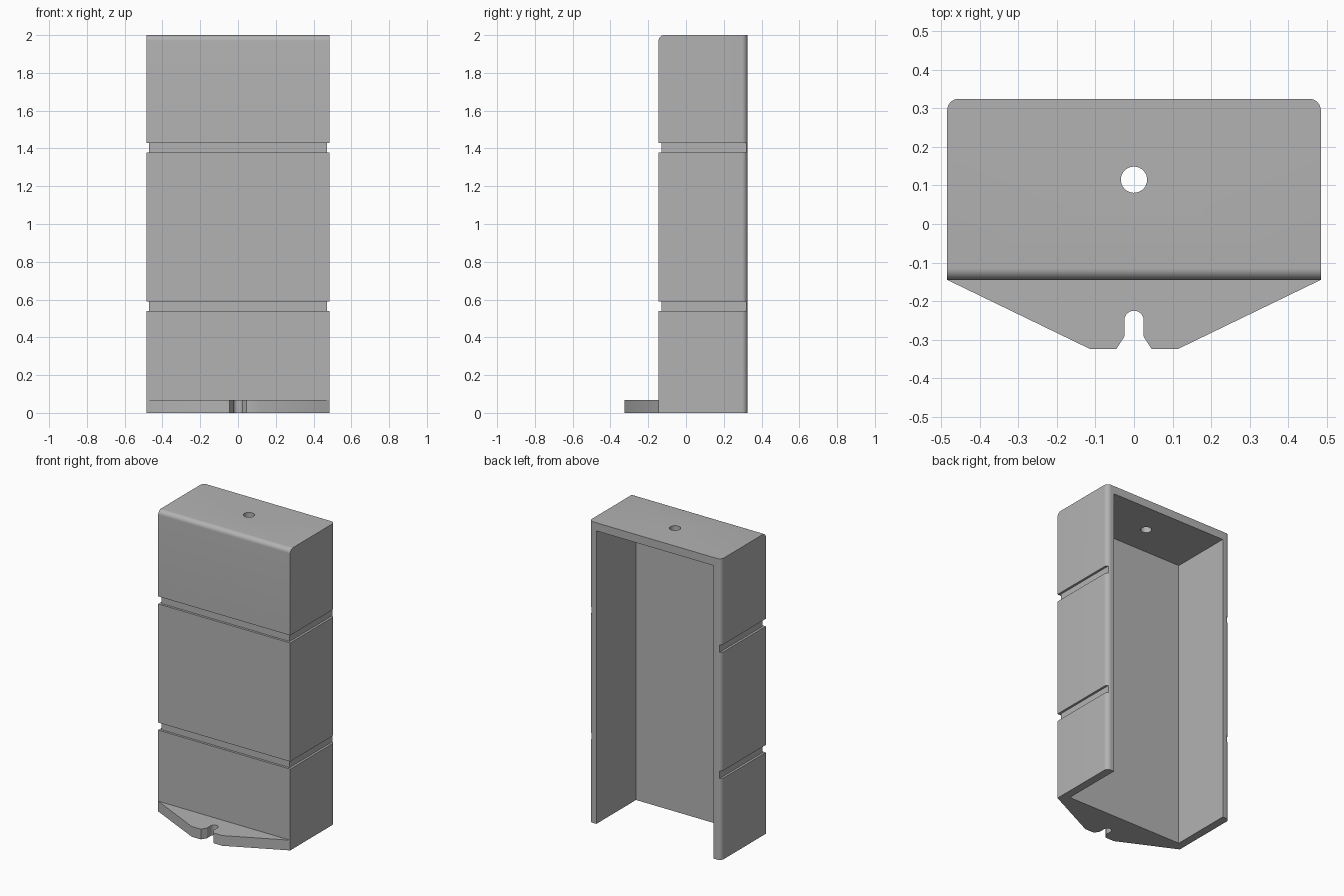
import bpy, bmesh, math

if "Cube" in bpy.data.objects:
    bpy.data.objects.remove(bpy.data.objects["Cube"])

W, FRONT, BACK, H = 0.485, -0.145, 0.325, 2.0   # half width, depth limits, height
WALL, GROOVE, ROUND = 0.054, 0.015, 0.03

grey = bpy.data.materials.new("plain grey")
grey.use_nodes = True
grey.diffuse_color = (0.45, 0.45, 0.45, 1)
grey.node_tree.nodes["Principled BSDF"].inputs["Base Color"].default_value = grey.diffuse_color


def prism(name, outline, z0, z1):
    """Upright solid from a closed xy outline."""
    bm = bmesh.new()
    face = bm.faces.new([bm.verts.new((x, y, z0)) for x, y in outline])
    top = bmesh.ops.extrude_face_region(bm, geom=[face])["geom"]
    bmesh.ops.translate(bm, vec=(0, 0, z1 - z0),
                        verts=[v for v in top if isinstance(v, bmesh.types.BMVert)])
    bmesh.ops.recalc_face_normals(bm, faces=bm.faces)
    mesh = bpy.data.meshes.new(name)
    bm.to_mesh(mesh)
    bm.free()
    mesh.materials.append(grey)
    obj = bpy.data.objects.new(name, mesh)
    bpy.context.collection.objects.link(obj)
    return obj


def rect(x, y0, y1):
    return [(-x, y0), (x, y0), (x, y1), (-x, y1)]


def arc(cx, cy, r, a0, a1, n):
    angles = [math.radians(a0 + (a1 - a0) * i / n) for i in range(n + 1)]
    return [(cx + r * math.cos(a), cy + r * math.sin(a)) for a in angles]


def activate(obj):
    bpy.ops.object.select_all(action="DESELECT")
    obj.select_set(True)
    bpy.context.view_layer.objects.active = obj


def cut(obj, cutter):
    mod = obj.modifiers.new("cut", "BOOLEAN")
    mod.operation, mod.solver, mod.object = "DIFFERENCE", "EXACT", cutter
    activate(obj)
    bpy.ops.object.modifier_apply(modifier=mod.name)
    bpy.data.objects.remove(cutter)


# Housing block: round the back uprights and the top front edge
housing = prism("housing", rect(W, FRONT, BACK), 0, H)
bm = bmesh.new()
bm.from_mesh(housing.data)


def is_rounded(edge):
    a, b = (v.co for v in edge.verts)
    upright_back = min(a.y, b.y) > BACK - 0.01 and abs(a.z - b.z) > 1
    top_front = max(a.y, b.y) < FRONT + 0.01 and min(a.z, b.z) > H - 0.01
    return upright_back or top_front


bmesh.ops.bevel(bm, geom=[e for e in bm.edges if is_rounded(e)], offset=ROUND,
                segments=8, profile=0.5, affect="EDGES")
bm.to_mesh(housing.data)
bm.free()

# Cavity open to the back and the bottom
cut(housing, prism("cavity", rect(W - WALL, FRONT + WALL, 0.5), -0.1, H - WALL))

# Two shallow grooves around the front and sides
inner = W - GROOVE
groove_outline = [(-0.6, 0.4), (-0.6, -0.3), (0.6, -0.3), (0.6, 0.4), (inner, 0.4),
                  (inner, FRONT + GROOVE), (-inner, FRONT + GROOVE), (-inner, 0.4)]
for z in (0.54, 1.378):
    cut(housing, prism("groove", groove_outline, z, z + 0.05))

# Round hole in the top
cut(housing, prism("hole", arc(0, 0.115, 0.034, 0, 345, 31), 1.8, 2.2))

# Tapered foot with a flared slot
tip = -0.325
foot_outline = ([(W, FRONT), (0.113, tip), (0.046, tip), (0.025, -0.292)]
                + arc(0, -0.25, 0.025, 0, 180, 12)
                + [(-0.025, -0.292), (-0.046, tip), (-0.113, tip), (-W, FRONT)])
foot = prism("foot", foot_outline, 0, 0.068)

for obj in (housing, foot):
    activate(obj)
    bpy.ops.object.shade_smooth_by_angle(angle=math.radians(30))
